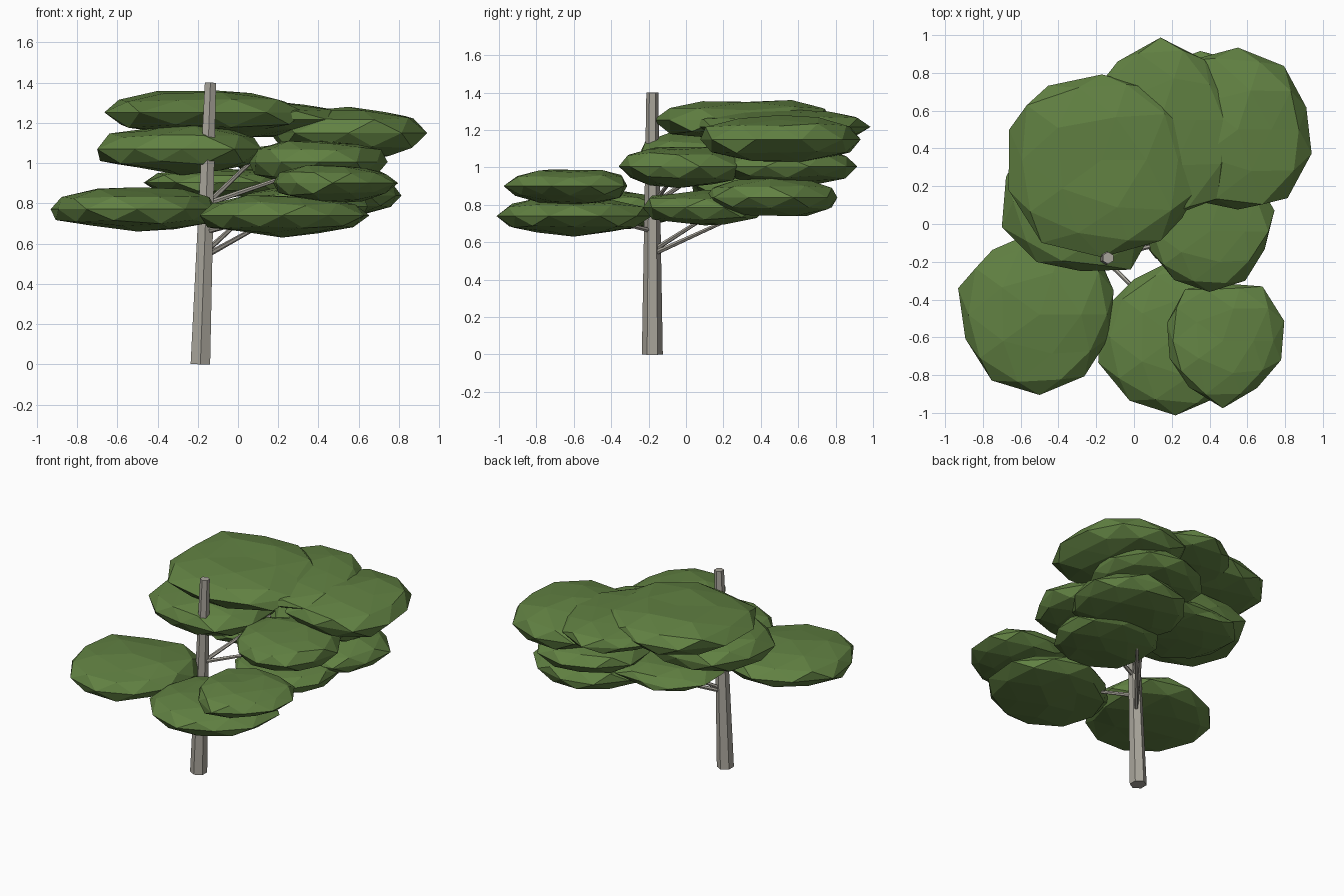
import bpy
import bmesh
import math
import random
from mathutils import Vector

cube = bpy.data.objects.get("Cube")
if cube:
    bpy.data.objects.remove(cube)


def make_material(name, colour):
    mat = bpy.data.materials.new(name)
    mat.use_nodes = True
    mat.diffuse_color = colour
    mat.node_tree.nodes["Principled BSDF"].inputs["Base Color"].default_value = colour
    return mat


leaf_green = make_material("leaf green", (0.12, 0.22, 0.055, 1))
bark_grey = make_material("bark grey", (0.4, 0.38, 0.33, 1))


def finish(bm, name, material):
    mesh = bpy.data.meshes.new(name)
    bm.to_mesh(mesh)
    bm.free()
    mesh.materials.append(material)
    obj = bpy.data.objects.new(name, mesh)
    bpy.context.collection.objects.link(obj)
    return obj


def tapered_limb(name, start, end, start_radius, end_radius):
    """Straight six-sided limb between two points."""
    start, end = Vector(start), Vector(end)
    axis = end - start
    bm = bmesh.new()
    bmesh.ops.create_cone(bm, cap_ends=True, segments=6, depth=axis.length,
                          radius1=start_radius, radius2=end_radius)
    turn = Vector((0, 0, 1)).rotation_difference(axis)
    for vert in bm.verts:
        vert.co = turn @ vert.co + (start + end) / 2
    return finish(bm, name, bark_grey)


def reach(outline, angle):
    """Outline distance at an angle, blended between the listed directions."""
    place = angle / math.tau * len(outline) % len(outline)
    index = int(place)
    blend = place - index
    following = outline[(index + 1) % len(outline)]
    return outline[index % len(outline)] * (1 - blend) + following * blend


def leaf_clump(name, centre, z_range, outline, seed):
    """Faceted, flattened ball following an uneven outline seen from above."""
    rng = random.Random(seed)
    bm = bmesh.new()
    bmesh.ops.create_icosphere(bm, subdivisions=2, radius=1)
    for vert in bm.verts:
        x, y, z = vert.co
        spread = reach(outline, math.atan2(y, x)) / 100 * rng.uniform(0.96, 1.08)
        height = math.copysign(abs(z) ** 0.75, z) * rng.uniform(0.85, 1.1)
        vert.co = (centre[0] + x * spread, centre[1] + y * spread, height)
    heights = [vert.co.z for vert in bm.verts]
    least, span = min(heights), max(heights) - min(heights)
    low, high = z_range
    for vert in bm.verts:
        vert.co.z = low + (vert.co.z - least) / span * (high - low)
    return finish(bm, name, leaf_green)


# Leaning six-sided trunk
tapered_limb("trunk", (-0.187, -0.18, 0), (-0.137, -0.18, 1.4), 0.056, 0.032)

# Thin branches reaching out to the clumps
branches = {
    "branch_low_right": ((-0.16, -0.17, 0.54), (0.2, 0.27, 0.74)),
    "branch_low_back": ((-0.16, -0.17, 0.56), (0.05, 0.13, 0.75)),
    "branch_front": ((-0.16, -0.18, 0.66), (0.08, -0.42, 0.72)),
    "branch_high_right": ((-0.15, -0.18, 0.8), (0.35, -0.05, 0.97)),
    "branch_high_back": ((-0.15, -0.18, 0.8), (0.12, 0.2, 1.06)),
}
for name, (start, end) in branches.items():
    tapered_limb(name, start, end, 0.014, 0.009)

# Layered foliage, lowest to highest: centre, heights, and outline distances
# in hundredths, running from the left side round to the back
clumps = {
    "clump_front_left": ((-0.5, -0.48), (0.66, 0.88), (40, 45, 42, 44, 43, 42, 43, 37)),
    "clump_front_low": ((0.22, -0.6), (0.63, 0.84), (42, 43, 40, 39, 40, 41, 39, 39)),
    "clump_front_right": ((0.47, -0.62), (0.8, 0.99), (31, 35, 31, 32, 29, 29, 35, 29)),
    "clump_low_middle": ((0.32, 0.1), (0.69, 0.88), (33, 35, 32, 33, 33, 34, 32, 34)),
    "clump_low_back": ((0.43, 0.45), (0.74, 0.95), (38, 38, 36, 38, 38, 39, 36, 38)),
    "clump_inner_back": ((-0.1, 0.34), (0.83, 0.97), (36, 36, 32, 36, 36, 36, 32, 36)),
    "clump_middle_right": ((0.4, -0.04), (0.89, 1.11), (33, 38, 32, 40, 35, 32, 31, 30)),
    "clump_middle_back": ((0.35, 0.54), (0.91, 1.1), (37, 37, 36, 38, 37, 38, 36, 37)),
    "clump_middle_left": ((-0.28, 0.12), (0.94, 1.2), (40, 45, 40, 45, 42, 41, 38, 44)),
    "clump_upper_right": ((0.55, 0.5), (1.03, 1.28), (35, 40, 42, 45, 36, 45, 43, 47)),
    "clump_upper_back": ((0.14, 0.55), (1.13, 1.31), (36, 38, 44, 38, 36, 45, 50, 50)),
    "clump_top": ((-0.17, 0.34), (1.14, 1.36), (46, 50, 42, 52, 47, 51, 48, 57)),
}
for seed, (name, (centre, heights, outline)) in enumerate(clumps.items()):
    leaf_clump(name, centre, heights, outline, seed)
